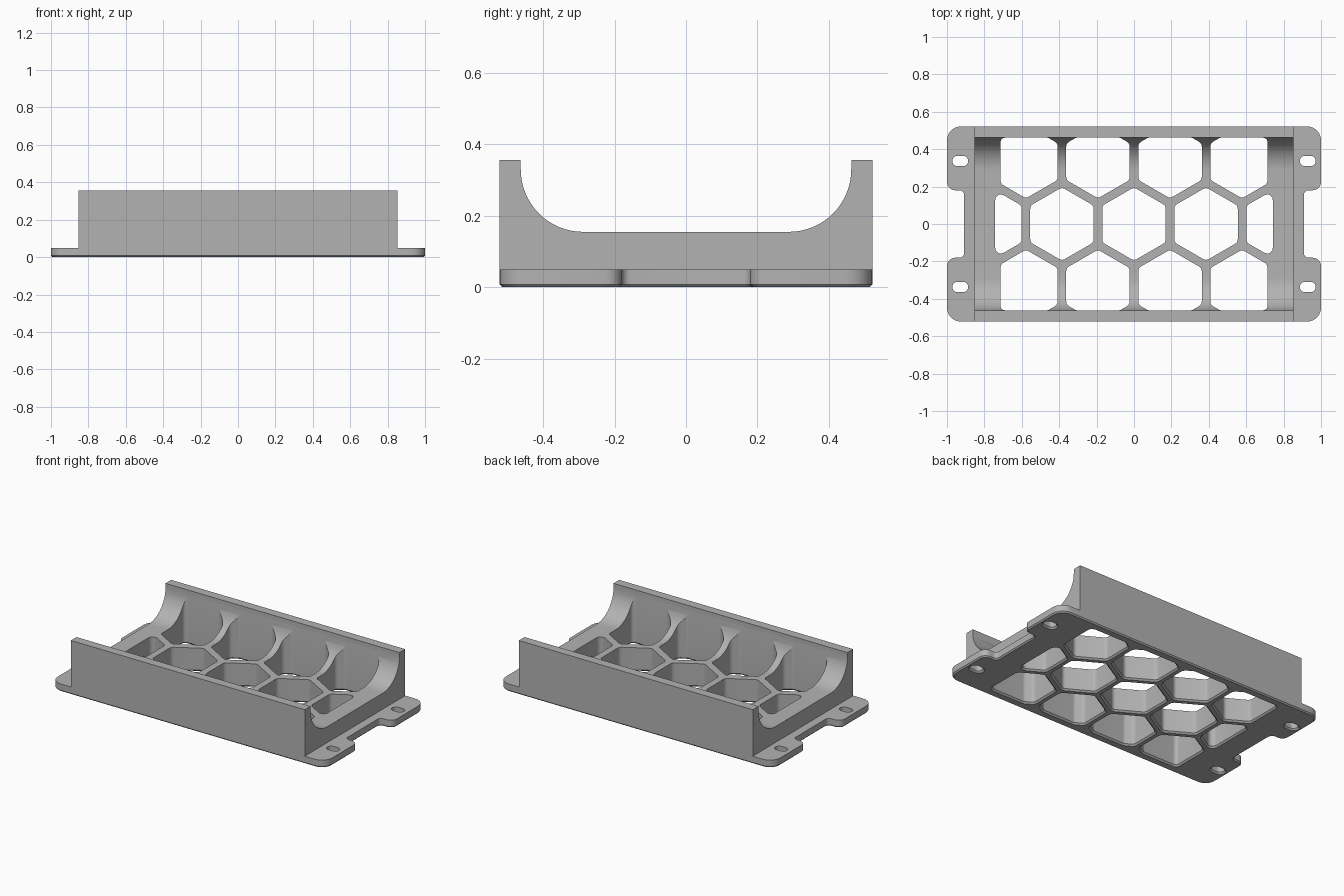
import bpy, bmesh, math
from mathutils import Vector

if "Cube" in bpy.data.objects:
    bpy.data.objects.remove(bpy.data.objects["Cube"])

grey = bpy.data.materials.new("plain grey")
grey.diffuse_color = (0.45, 0.45, 0.45, 1)
grey.use_nodes = True
grey.node_tree.nodes["Principled BSDF"].inputs["Base Color"].default_value = grey.diffuse_color


def rounded(points, radii, n=6):
    """Counter-clockwise polygon with filleted corners."""
    out, count = [], len(points)
    for i, p in enumerate(points):
        p, a, b = Vector(p), Vector(points[i - 1]), Vector(points[(i + 1) % count])
        r = radii[i] if isinstance(radii, list) else radii
        u, v = (a - p).normalized(), (b - p).normalized()
        half = u.angle(v) / 2
        t = min(r / math.tan(half), 0.49 * min((a - p).length, (b - p).length))
        r = t * math.tan(half)
        centre = p + (u + v).normalized() * (r / math.sin(half))
        s, e = p + u * t - centre, p + v * t - centre
        sweep = s.angle(e)
        for k in range(n + 1):
            f = k / n
            out.append(centre + (s * math.sin((1 - f) * sweep) + e * math.sin(f * sweep)) / math.sin(sweep))
    return out


def clip(points, axis, limit, sign):
    """Keep the part of a polygon where sign * coordinate <= limit."""
    out = []
    for i, b in enumerate(points):
        a = points[i - 1]
        da, db = sign * a[axis] - limit, sign * b[axis] - limit
        if da * db < 0:
            out.append(a.lerp(b, da / (da - db)))
        if db <= 0:
            out.append(b)
    return out


def offset(loop, d):
    """Push a loop outwards by d."""
    out = []
    for i, p in enumerate(loop):
        t = (loop[(i + 1) % len(loop)] - loop[i - 1]).normalized()
        out.append(p + Vector((t.y, -t.x)) * d)
    return out


def add_prism(bm, loop, layers, to3d=lambda p, z: (p.x, p.y, z)):
    """Stack copies of a loop at (height, offset) layers and cap the ends."""
    rings = [[bm.verts.new(to3d(p, z)) for p in offset(loop, d)] for z, d in layers]
    for lo, hi in zip(rings, rings[1:]):
        for i in range(len(lo)):
            j = (i + 1) % len(lo)
            bm.faces.new((lo[i], lo[j], hi[j], hi[i]))
    bm.faces.new(rings[0][::-1])
    bm.faces.new(rings[-1])


def make(name, bm):
    bmesh.ops.recalc_face_normals(bm, faces=bm.faces)
    mesh = bpy.data.meshes.new(name)
    bm.to_mesh(mesh)
    bm.free()
    mesh.materials.append(grey)
    obj = bpy.data.objects.new(name, mesh)
    bpy.context.collection.objects.link(obj)
    return obj


def boolean(target, tool, operation):
    mod = target.modifiers.new(operation.lower(), "BOOLEAN")
    mod.operation, mod.solver, mod.object = operation, "EXACT", tool
    bpy.context.view_layer.objects.active = target
    bpy.ops.object.modifier_apply(modifier=mod.name)
    bpy.data.objects.remove(tool)


W, D = 1.0, 0.522

# Mounting plate with four rounded ears and a notch at each end
side = [(W, -D), (W, -0.18), (0.908, -0.18), (0.908, 0.18), (W, 0.18), (W, D)]
outline = side + [(-x, -y) for x, y in side]
radii = [0.075, 0.07, 0.025, 0.025, 0.07, 0.075] * 2
bm = bmesh.new()
add_prism(bm, rounded(outline, radii), [(0, -0.008), (0.008, 0), (0.05, 0)])
tray = make("tray", bm)

# Cradle body: U-shaped profile with curved inner walls, run along x
R, INNER, TOP, FLOOR = 0.175, 0.463, 0.356, 0.155
half = [Vector((INNER - R + R * math.cos(a), FLOOR + R - R * math.sin(a)))
        for a in [k * math.pi / 32 for k in range(17)]]
half = [Vector((D, 0.02)), Vector((D, TOP)), Vector((INNER, TOP))] + half
profile = half + [Vector((-p.x, p.y)) for p in reversed(half)]
bm = bmesh.new()
add_prism(bm, profile, [(-0.852, 0), (0.852, 0)], lambda p, x: (x, p.x, p.y))
boolean(tray, make("cradle_body", bm), "UNION")

# Honeycomb holes, trimmed at the tray edges, with a small chamfer below
PITCH, HEX = 0.385, 0.196
LAYERS = [(-0.01, 0.02), (0.01, 0), (0.6, 0)]
bm = bmesh.new()
for row in (-1, 0, 1):
    columns = (-2, -1, 0, 1, 2) if row == 0 else (-1.5, -0.5, 0.5, 1.5)
    for col in columns:
        cell = [Vector((col * PITCH + HEX * math.sin(-a), row * PITCH * 0.866 + HEX * math.cos(a)))
                for a in [k * math.pi / 3 for k in range(6)]]
        for sign in (-1, 1):
            cell = clip(cell, 0, 0.742 if row == 0 else 0.713, sign)
            cell = clip(cell, 1, INNER - 0.001, sign)
        add_prism(bm, rounded(cell, 0.03, 5), LAYERS)

# Screw slots in the ears
for sx in (-1, 1):
    for sy in (-1, 1):
        x, y = sx * 0.929, sy * 0.337
        slot = [(x + a * 0.042, y + b * 0.0275) for a, b in ((-1, -1), (1, -1), (1, 1), (-1, 1))]
        add_prism(bm, rounded(slot, 0.0265), LAYERS)
boolean(tray, make("hole_cutter", bm), "DIFFERENCE")

# Smooth curves, crisp edges
bpy.ops.object.select_all(action="DESELECT")
tray.select_set(True)
bpy.context.view_layer.objects.active = tray
bpy.ops.object.shade_smooth_by_angle(angle=math.radians(30))
